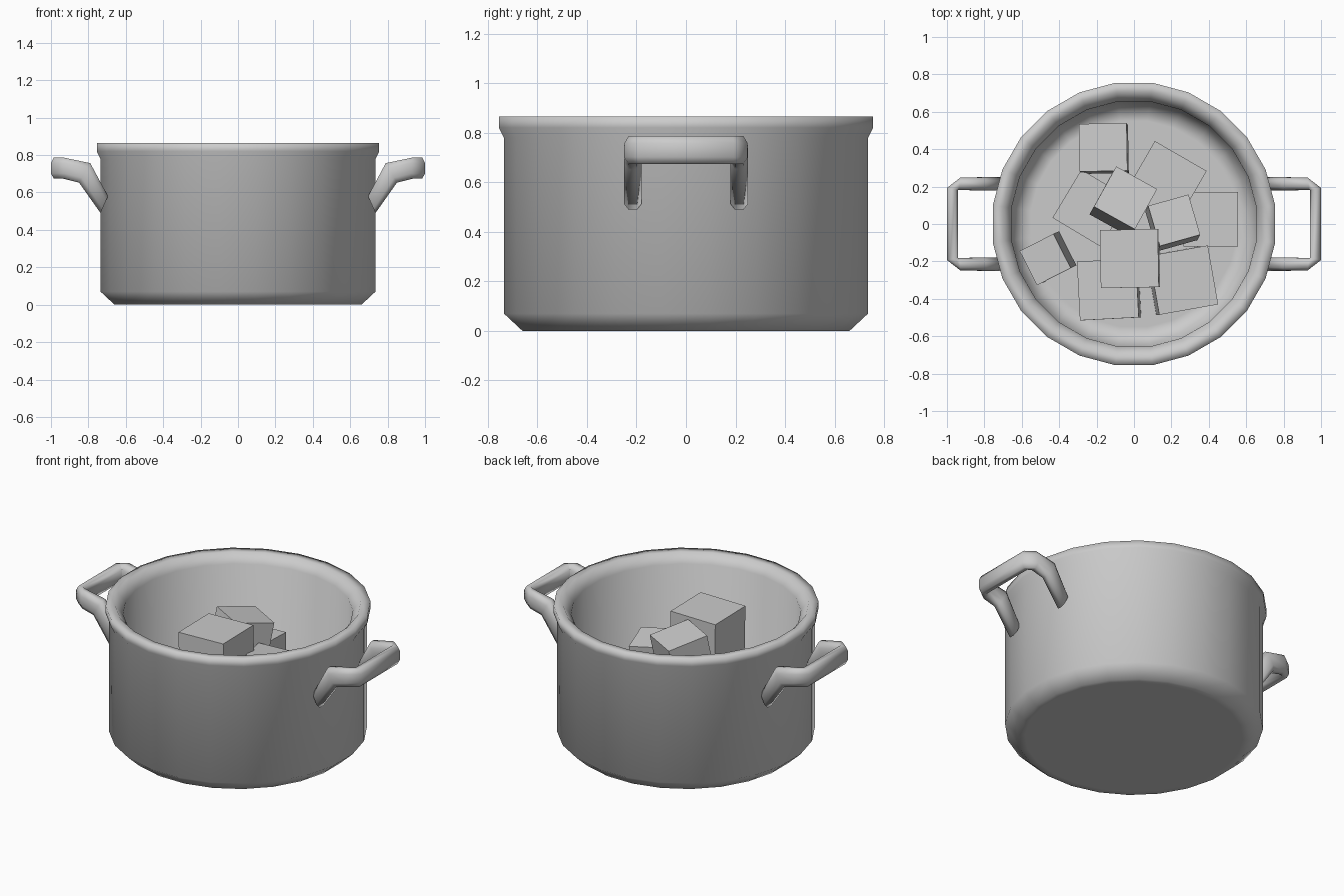
import bpy, bmesh
from math import cos, sin, pi, radians
from mathutils import Vector, Matrix

if "Cube" in bpy.data.objects:
    bpy.data.objects.remove(bpy.data.objects["Cube"])


def loft(name, rings, smooth=True):
    """Skin a list of equal-length closed rings and cap both ends."""
    bm = bmesh.new()
    vs = [[bm.verts.new(p) for p in r] for r in rings]
    n = len(vs[0])
    for a, b in zip(vs, vs[1:]):
        for i in range(n):
            j = (i + 1) % n
            bm.faces.new((a[i], a[j], b[j], b[i]))
    bm.faces.new(vs[0][::-1])
    bm.faces.new(vs[-1])
    bmesh.ops.recalc_face_normals(bm, faces=bm.faces)
    for f in bm.faces:
        f.smooth = smooth
    me = bpy.data.meshes.new(name)
    bm.to_mesh(me)
    bm.free()
    ob = bpy.data.objects.new(name, me)
    bpy.context.collection.objects.link(ob)
    return ob


# Pot: 24-sided lathe, outside from the base up, over the rim and down inside
SIDES = 24
profile = [(.62, 0), (.66, 0), (.735, .07), (.735, .78), (.755, .82), (.755, .865),
           (.70, .865), (.655, .81), (.65, .13), (.59, .06), (.55, .06)]
k = 1 / cos(pi / SIDES)
loft("pot", [[(r * k * cos((i + .5) * 2 * pi / SIDES),
               r * k * sin((i + .5) * 2 * pi / SIDES), z)
              for i in range(SIDES)] for r, z in profile])

# Handles: octagonal section swept along a bent bracket
OCT = [(1, .5), (.5, 1), (-.5, 1), (-1, .5), (-1, -.5), (-.5, -1), (.5, -1), (1, -.5)]


def section(c, u, v):
    c, u, v = Vector(c), Vector(u), Vector(v)
    return [c + u * a + v * b for a, b in OCT]


half = [section((.715, .215, .535), (0, .035, 0), (-.02, 0, .045)),
        section((.82, .215, .705), (0, .035, 0), (-.03, 0, .052)),
        section((.932, .215, .73), (-.005, .034, 0), (0, 0, .056)),
        section((.97, .187, .73), (.03, .006, 0), (0, 0, .056))]
other = [[Vector((p.x, -p.y, p.z)) for p in r] for r in reversed(half)]
right = loft("right_handle", half + other)
left = right.copy()
left.data = right.data.copy()
left.name = "left_handle"
left.rotation_euler.z = pi
bpy.context.collection.objects.link(left)

# Cubes: top centre x, y, z, edge length, turn in degrees, lean of the top
cubes = [
    (-.14, -.35, .38, .315, 3, (-.04, 0)),
    (.265, -.30, .38, .32, 10, (.05, 0)),
    (.41, .025, .35, .29, 0, (0, 0)),
    (.17, .225, .38, .32, -30, (0, 0)),
    (-.23, .085, .36, .30, -31, (0, 0)),
    (-.475, -.19, .28, .205, 27, (-.15, -.07)),
    (-.165, .41, .47, .255, 1, (-.03, .05)),
    (.215, .02, .60, .225, 16, (.07, .13)),
    (-.045, .14, .73, .25, -29, (.1, .17)),
    (-.025, -.185, .77, .31, 1, (-.02, 0)),
]
for i, (x, y, top, s, turn, lean) in enumerate(cubes):
    n = Vector((*lean, 1)).normalized()
    rot = Vector((0, 0, 1)).rotation_difference(n).to_matrix() @ Matrix.Rotation(radians(turn), 3, 'Z')
    h = s / 2
    sq = [(-h, -h), (h, -h), (h, h), (-h, h)]
    ob = loft(f"cube_{i + 1}", [[(a, b, z) for a, b in sq] for z in (-h, h)], smooth=False)
    ob.matrix_world = Matrix.Translation(Vector((x, y, top)) - n * h) @ rot.to_4x4()
